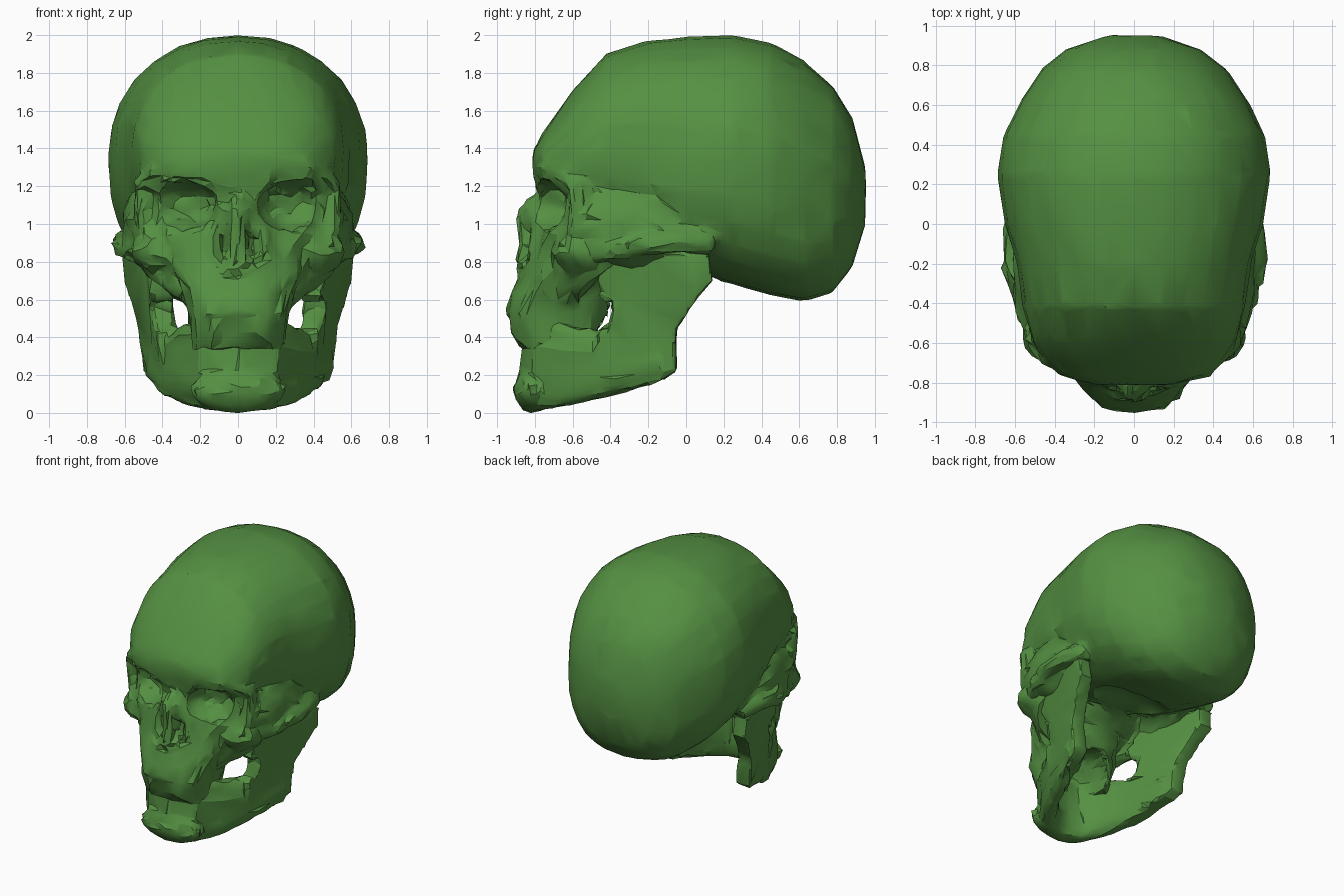
import bpy
import bmesh
import math
import random
from mathutils import Vector, Matrix

random.seed(4)
if "Cube" in bpy.data.objects:
    bpy.data.objects.remove(bpy.data.objects["Cube"])

green = bpy.data.materials.new("bone_green")
green.use_nodes = True
colour = (0.09, 0.28, 0.055, 1)
green.diffuse_color = colour
green.node_tree.nodes["Principled BSDF"].inputs["Base Color"].default_value = colour


def ring(center, u, v, power=2.0, low_power=None, n=28):
    """Superellipse spanned by half axes u and v; low_power shapes the -v half."""
    points = []
    for i in range(n):
        a = math.tau * i / n
        c, s = math.cos(a), math.sin(a)
        e = 2 / (low_power if low_power and s < 0 else power)
        points.append(Vector(center)
                      + Vector(u) * math.copysign(abs(c) ** e, c)
                      + Vector(v) * math.copysign(abs(s) ** e, s))
    return points


def loft(bm, rings):
    """Skin a closed solid over rings of equal length."""
    rows = [[bm.verts.new(p) for p in r] for r in rings]
    n = len(rows[0])
    for a, b in zip(rows, rows[1:]):
        for i in range(n):
            j = (i + 1) % n
            bm.faces.new((a[i], a[j], b[j], b[i]))
    bm.faces.new(rows[0][::-1])
    bm.faces.new(rows[-1])


def ball(bm, center, radii):
    matrix = Matrix.Translation(center) @ Matrix.Diagonal((*radii, 1))
    bmesh.ops.create_uvsphere(bm, u_segments=24, v_segments=14, radius=1, matrix=matrix)


def tube(bm, path, radius, side=1, ref=(0, 0, 1)):
    """Round bar along a path, mirrored in x when side is -1."""
    points = [Vector((side * x, y, z)) for x, y, z in path]
    rings = []
    for i, p in enumerate(points):
        t = (points[min(i + 1, len(points) - 1)] - points[max(i - 1, 0)]).normalized()
        u = t.cross(Vector(ref)).normalized()
        rings.append(ring(p, u * radius, t.cross(u) * radius, n=12))
    loft(bm, rings)


def to_object(bm, name):
    bmesh.ops.recalc_face_normals(bm, faces=bm.faces[:])
    mesh = bpy.data.meshes.new(name)
    bm.to_mesh(mesh)
    bm.free()
    obj = bpy.data.objects.new(name, mesh)
    bpy.context.collection.objects.link(obj)
    mesh.materials.append(green)
    return obj


def apply(obj, kind, **settings):
    bpy.context.view_layer.objects.active = obj
    mod = obj.modifiers.new(kind.lower(), kind)
    for key, value in settings.items():
        setattr(mod, key, value)
    bpy.ops.object.modifier_apply(modifier=mod.name)


def sculpt(obj, cutter, target):
    """Fuse the parts, carve the hollows and reduce to coarse facets."""
    apply(obj, "REMESH", mode='VOXEL', voxel_size=0.02)
    if cutter:
        apply(obj, "BOOLEAN", operation='DIFFERENCE', solver='EXACT', object=cutter)
        bpy.data.objects.remove(cutter)
        apply(obj, "REMESH", mode='VOXEL', voxel_size=0.02)
    apply(obj, "SMOOTH", factor=0.5, iterations=3)
    count = sum(len(p.vertices) - 2 for p in obj.data.polygons)
    apply(obj, "DECIMATE", ratio=min(1, target / count))
    # Chipped, uneven surface on the face and jaw
    for v in obj.data.vertices:
        rough = 0.013 if v.co.y < -0.1 and 0.1 < v.co.z < 1.3 else 0.003
        v.co += v.normal * random.uniform(-rough, rough)


# Braincase: sections from brow to back (y, top, bottom, half width)
bm = bmesh.new()
sections = [(-0.81, 1.39, 1.24, 0.2), (-0.76, 1.48, 1.12, 0.38), (-0.6, 1.71, 1.0, 0.51),
            (-0.42, 1.90, 0.9, 0.56), (-0.2, 1.97, 0.8, 0.59), (0, 1.99, 0.74, 0.65),
            (0.25, 2.0, 0.68, 0.69), (0.45, 1.96, 0.62, 0.66), (0.63, 1.86, 0.59, 0.57),
            (0.78, 1.73, 0.64, 0.47), (0.88, 1.56, 0.77, 0.34), (0.95, 1.3, 1.0, 0.13)]
loft(bm, [ring((0, y, (t + b) / 2), (w, 0, 0), (0, 0, (t - b) / 2), 2.15, 2.5)
          for y, t, b, w in sections])

# Face and upper jaw: sections going down (z, front, back, half width, squareness)
levels = [(1.33, -0.79, -0.1, 0.49, 2.3), (1.2, -0.78, -0.1, 0.49, 2.3),
          (1.05, -0.79, -0.15, 0.47, 2.2), (0.9, -0.81, -0.25, 0.44, 2.2),
          (0.76, -0.86, -0.38, 0.36, 2.2), (0.64, -0.92, -0.41, 0.29, 2.6),
          (0.52, -0.95, -0.41, 0.27, 2.8), (0.43, -0.92, -0.44, 0.26, 2.8),
          (0.34, -0.88, -0.5, 0.25, 2.8)]
loft(bm, [ring((0, (f + k) / 2, z), (w, 0, 0), (0, (k - f) / 2, 0), e)
          for z, f, k, w, e in levels])

# Nasal bone and septum
tube(bm, [(0, -0.72, 1.19), (0, -0.77, 1.13), (0, -0.86, 1.05), (0, -0.85, 0.9),
          (0, -0.86, 0.75)], 0.045, ref=(1, 0, 0))

for side in (1, -1):
    # Brow ridge running down the outer rim of the eye socket
    tube(bm, [(0.06, -0.76, 1.26), (0.26, -0.74, 1.31), (0.42, -0.67, 1.28),
              (0.5, -0.57, 1.2), (0.5, -0.56, 1.05), (0.46, -0.6, 0.9)],
         0.055, side, (0, 1, 0))
    # Rim of the nasal opening
    tube(bm, [(0.05, -0.8, 1.08), (0.12, -0.8, 0.92), (0.13, -0.81, 0.82),
              (0.04, -0.85, 0.75)], 0.035, side, (0, 1, 0))
    # Cheekbone and its lower buttress
    ball(bm, (side * 0.4, -0.55, 0.86), (0.16, 0.16, 0.13))
    tube(bm, [(0.48, -0.46, 0.82), (0.37, -0.55, 0.73), (0.24, -0.64, 0.63)],
         0.075, side, (0, 1, 0))
    # Temple filled in behind the cheek
    ball(bm, (side * 0.46, -0.25, 0.98), (0.15, 0.38, 0.22))
    # Cheek arch reaching back to the ear
    tube(bm, [(0.46, -0.56, 0.86), (0.56, -0.4, 0.86), (0.61, -0.2, 0.89),
              (0.605, -0.03, 0.91), (0.56, 0.14, 0.89)], 0.06, side)

# Hollows: eye sockets, nostrils, palate and skull base
cut = bmesh.new()
for side in (1, -1):
    ball(cut, (side * 0.29, -0.76, 1.1), (0.19, 0.17, 0.135))
    ball(cut, (side * 0.075, -0.85, 0.89), (0.035, 0.08, 0.1))
ball(cut, (0, -0.55, 0.36), (0.16, 0.28, 0.22))
ball(cut, (0, -0.1, 0.72), (0.36, 0.26, 0.13))
hollows = to_object(cut, "hollows")
hollows.hide_render = True
cranium = to_object(bm, "cranium")
sculpt(cranium, hollows, 4000)

# Lower jaw: horseshoe body (x, y, bottom, top)
bm = bmesh.new()
half = [(0.435, -0.12, 0.18, 0.36), (0.405, -0.24, 0.14, 0.38), (0.34, -0.43, 0.08, 0.42),
        (0.26, -0.62, 0.04, 0.47), (0.16, -0.76, 0.015, 0.52)]
path = half + [(0, -0.81, 0.0, 0.54)] + [(-x, y, b, t) for x, y, b, t in reversed(half)]
rings = []
for i, (x, y, b, t) in enumerate(path):
    p, q = path[max(i - 1, 0)], path[min(i + 1, len(path) - 1)]
    across = Vector((p[1] - q[1], q[0] - p[0], 0)).normalized() * 0.07
    rings.append(ring((x, y, (b + t) / 2), across, (0, 0, (t - b) / 2), 3))
loft(bm, rings)

# Chin
ball(bm, (0, -0.82, 0.12), (0.25, 0.09, 0.12))

# Upright branches rising to the jaw joints (y, z), turned inward at the front
branch = [(-0.46, 0.1), (-0.13, 0.17), (-0.05, 0.22), (-0.05, 0.44), (0.06, 0.61),
          (0.14, 0.7), (0.12, 0.84), (-0.1, 0.86), (-0.46, 0.86), (-0.46, 0.62),
          (-0.38, 0.58), (-0.4, 0.47), (-0.46, 0.43)]
for side in (1, -1):
    loft(bm, [[Vector((side * (0.48 + 0.12 * (z - 0.2) + 0.25 * (y + 0.1) - inset), y, z))
               for y, z in branch] for inset in (-0.01, 0.11)])
jaw = to_object(bm, "lower_jaw")
sculpt(jaw, None, 1500)

# Smooth shading that keeps the creases
bpy.ops.object.select_all(action='DESELECT')
for o in (cranium, jaw):
    o.select_set(True)
bpy.context.view_layer.objects.active = cranium
bpy.ops.object.shade_smooth_by_angle(angle=math.radians(28))
